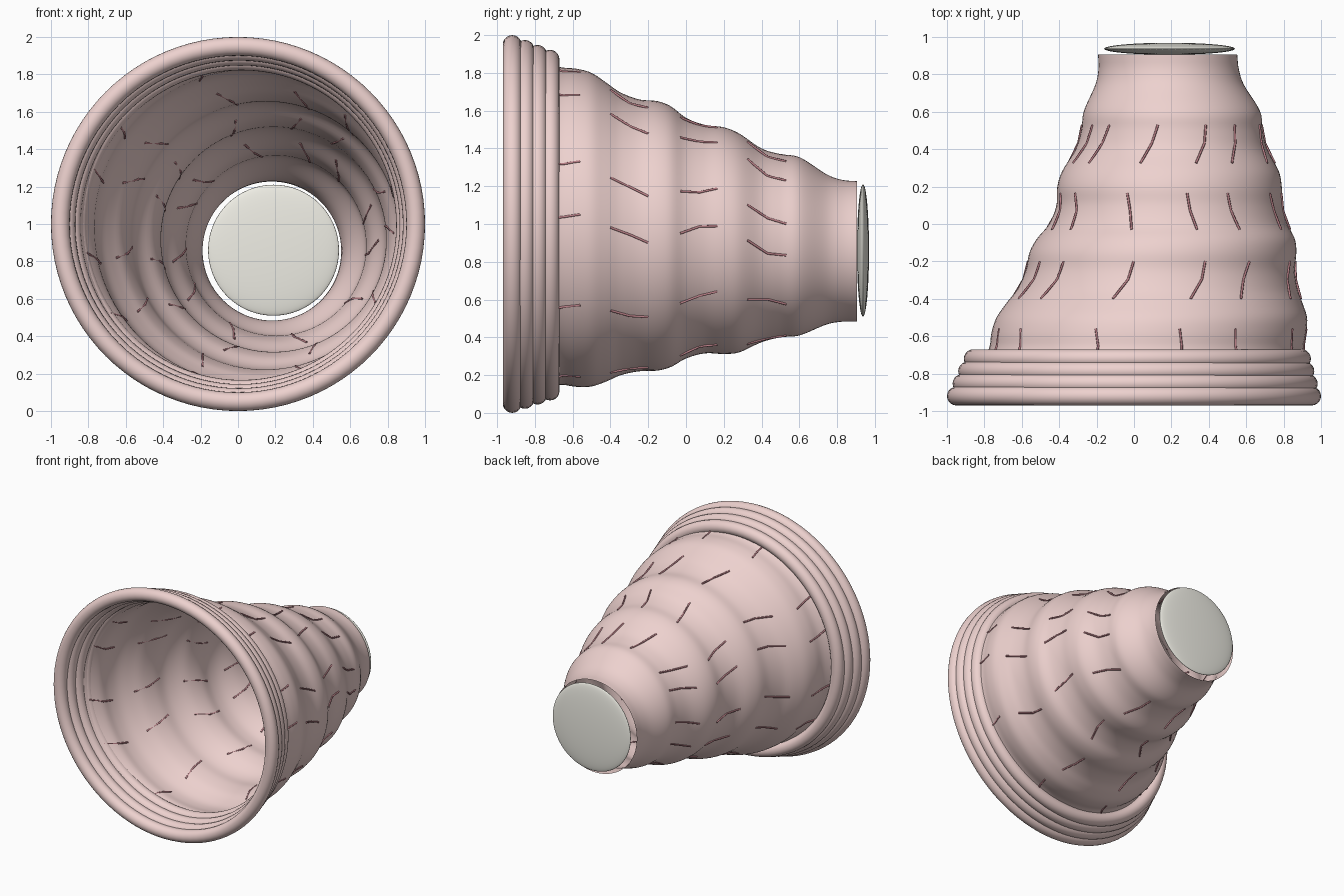
import bpy, bmesh, math, random
from mathutils import Vector

if "Cube" in bpy.data.objects:
    bpy.data.objects.remove(bpy.data.objects["Cube"])

random.seed(4)

def material(name, rgb):
    m = bpy.data.materials.new(name)
    m.diffuse_color = (*rgb, 1)
    m.use_nodes = True
    m.node_tree.nodes["Principled BSDF"].inputs["Base Color"].default_value = m.diffuse_color
    return m

SKIN = material("skin_pink", (0.85, 0.64, 0.62))
HAIR = material("hair_red", (0.50, 0.22, 0.25))
DRUM = material("membrane_cream", (0.87, 0.86, 0.79))

# canal stations: y, centre x, centre z, radius
STATIONS = [
    (-0.92, 0.00, 1.00, 0.93), (-0.80, 0.035, 1.00, 0.89), (-0.67, 0.065, 0.99, 0.842),
    (-0.58, 0.08, 0.98, 0.842), (-0.50, 0.095, 0.97, 0.83), (-0.42, 0.11, 0.957, 0.79),
    (-0.35, 0.125, 0.948, 0.75), (-0.25, 0.14, 0.94, 0.72), (-0.15, 0.155, 0.937, 0.713),
    (-0.08, 0.17, 0.933, 0.69), (0.00, 0.183, 0.925, 0.637), (0.10, 0.19, 0.92, 0.605),
    (0.20, 0.19, 0.912, 0.60), (0.28, 0.195, 0.90, 0.58), (0.40, 0.20, 0.887, 0.513),
    (0.50, 0.203, 0.885, 0.485), (0.60, 0.203, 0.882, 0.472), (0.75, 0.19, 0.865, 0.395),
    (0.83, 0.185, 0.858, 0.375), (0.905, 0.18, 0.855, 0.372)]

def section(y):
    """Smoothly interpolated centre and radius of the canal at y."""
    s = STATIONS
    i = max(k for k in range(len(s) - 1) if s[k][0] <= y or k == 0)
    a, b = s[i], s[i + 1]
    p, n = s[max(i - 1, 0)], s[min(i + 2, len(s) - 1)]
    h = b[0] - a[0]
    t = (y - a[0]) / h
    out = []
    for k in (1, 2, 3):
        ma = (b[k] - p[k]) / (b[0] - p[0]) * h
        mb = (n[k] - a[k]) / (n[0] - a[0]) * h
        out.append((2*t**3 - 3*t*t + 1)*a[k] + (t**3 - 2*t*t + t)*ma
                   + (3*t*t - 2*t**3)*b[k] + (t**3 - t*t)*mb)
    return out

def on_canal(y, deg):
    cx, cz, r = section(y)
    a = math.radians(deg)
    return Vector((cx + r * math.cos(a), y, cz + r * math.sin(a)))

def add_mesh(name, bm, mat):
    for f in bm.faces:
        f.smooth = True
    me = bpy.data.meshes.new(name)
    bm.to_mesh(me)
    bm.free()
    me.materials.append(mat)
    ob = bpy.data.objects.new(name, me)
    bpy.context.collection.objects.link(ob)
    return ob

# rippled canal wall, an open single-skin tube
bm = bmesh.new()
SIDES, STEPS = 96, 90
y0, y1 = STATIONS[0][0], STATIONS[-1][0]
loops = [[bm.verts.new(on_canal(y0 + (y1 - y0) * j / STEPS, 360 * i / SIDES))
          for i in range(SIDES)] for j in range(STEPS + 1)]
for la, lb in zip(loops, loops[1:]):
    for i in range(SIDES):
        k = (i + 1) % SIDES
        bm.faces.new((la[i], lb[i], lb[k], la[k]))
add_mesh("canal_wall", bm, SKIN)

# stacked rolled rims around the opening
for i in range(4):
    bpy.ops.mesh.primitive_torus_add(
        major_segments=96, minor_segments=20, major_radius=0.95 - 0.024 * i, minor_radius=0.05,
        location=(0.006 * i, -0.92 + 0.0667 * i, 1.0 - 0.002 * i), rotation=(math.pi / 2, 0, 0))
    ob = bpy.context.object
    ob.name = f"opening_rim_{i + 1}"
    ob.data.materials.append(SKIN)
    bpy.ops.object.shade_smooth()

# end membrane, a flattened ball behind the narrow end
bpy.ops.mesh.primitive_uv_sphere_add(segments=64, ring_count=32, radius=1,
                                     location=(0.19, 0.937, 0.86), rotation=(math.pi / 2, 0, 0))
drum = bpy.context.object
drum.name = "end_membrane"
drum.scale = (0.35, 0.35, 0.032)
drum.data.materials.append(DRUM)
bpy.ops.object.shade_smooth()

# four rows of short kinked hairs lying along the wall: y start, y end, twist
ANGLES = [2, 22, 54, 76, 107, 142, 160, 190, 213, 247, 288, 328]
ROWS = [(-0.75, -0.56, 3), (-0.40, -0.20, -5), (-0.03, 0.165, 5), (0.325, 0.53, -8)]
for n, (ya, yb, twist) in enumerate(ROWS):
    cu = bpy.data.curves.new(f"hair_row_{n + 1}", 'CURVE')
    cu.dimensions = '3D'
    cu.bevel_depth = 0.0065
    cu.bevel_resolution = 1
    cu.use_fill_caps = True
    for ang in ANGLES:
        sp = cu.splines.new('POLY')
        sp.points.add(2)
        kink = random.uniform(0.3, 0.9)
        path = [on_canal(ya, ang), on_canal(ya + (yb - ya) * 0.52, ang + twist * kink),
                on_canal(yb, ang + twist)]
        for p, co in zip(sp.points, path):
            p.co = (*co, 1)
    cu.materials.append(HAIR)
    bpy.context.collection.objects.link(bpy.data.objects.new(f"hair_row_{n + 1}", cu))
